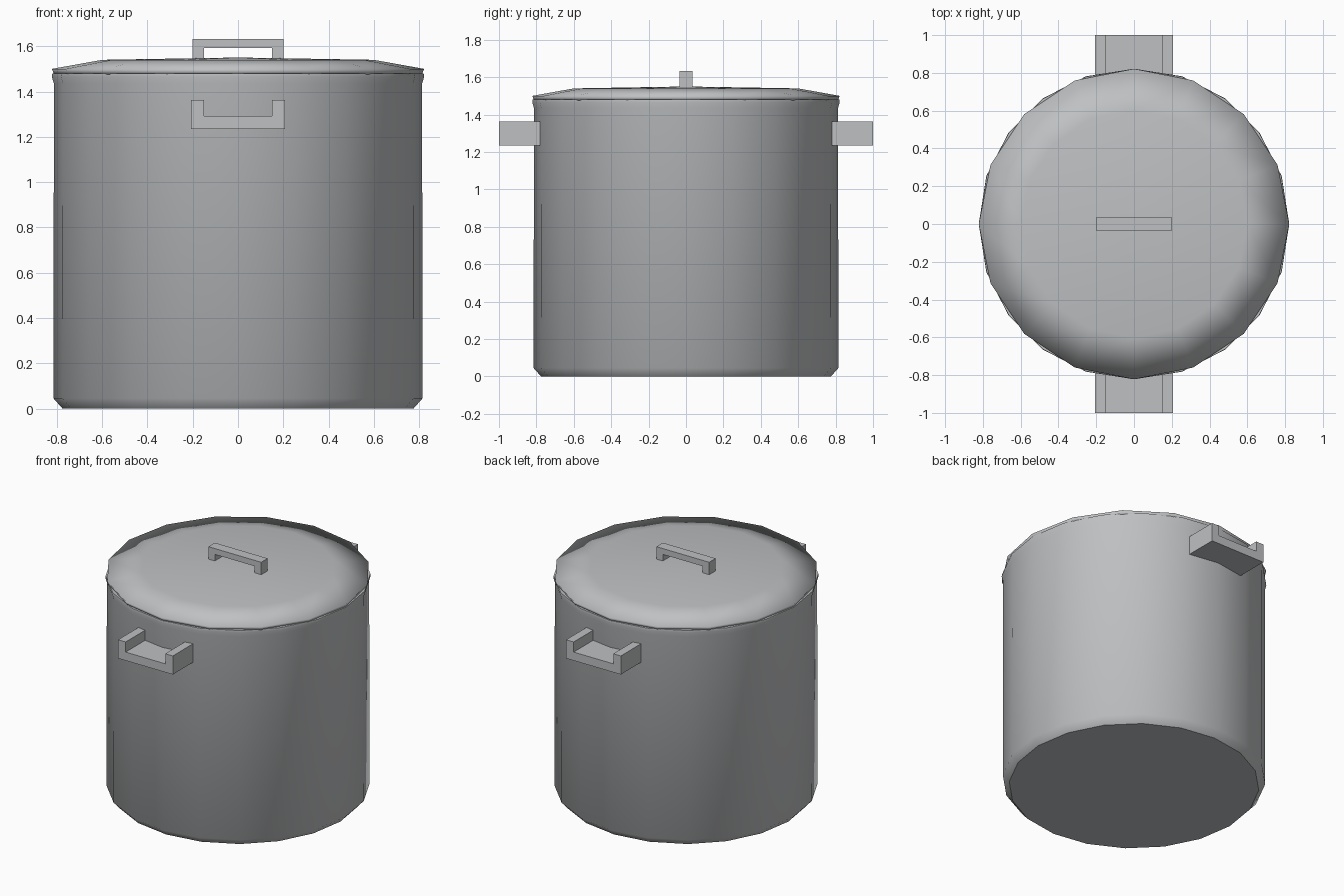
import bpy
import math

cube = bpy.data.objects.get("Cube")
if cube:
    bpy.data.objects.remove(cube)

# One brushed steel colour
steel = bpy.data.materials.new("steel_grey")
steel.use_nodes = True
colour = (0.52, 0.53, 0.54, 1)
steel.diffuse_color = colour
steel.node_tree.nodes["Principled BSDF"].inputs["Base Color"].default_value = colour


def make(name, verts, faces):
    mesh = bpy.data.meshes.new(name)
    mesh.from_pydata(verts, [], faces)
    mesh.materials.append(steel)
    obj = bpy.data.objects.new(name, mesh)
    bpy.context.collection.objects.link(obj)
    return obj


def lathe(name, profile, sides):
    """Spin (radius, z) rings round z and close both ends."""
    verts = []
    for r, z in profile:
        for i in range(sides):
            a = math.tau * i / sides
            verts.append((r * math.cos(a), r * math.sin(a), z))
    faces = [tuple(reversed(range(sides)))]
    for k in range(len(profile) - 1):
        for i in range(sides):
            j = (i + 1) % sides
            lo, hi = k * sides, (k + 1) * sides
            faces.append((lo + i, lo + j, hi + j, hi + i))
    top = (len(profile) - 1) * sides
    faces.append(tuple(range(top, top + sides)))
    return make(name, verts, faces)


def bracket(name, half, inner, z_base, z_gap, z_tip, y0, y1):
    """U-shaped bar in the xz plane, extruded from y0 to y1."""
    outline = [(-half, z_base), (half, z_base), (half, z_tip), (inner, z_tip),
               (inner, z_gap), (-inner, z_gap), (-inner, z_tip), (-half, z_tip)]
    if z_tip < z_base:
        outline.reverse()
    n = len(outline)
    verts = [(x, y, z) for y in (y0, y1) for x, z in outline]
    faces = [tuple(range(n)), tuple(reversed(range(n, 2 * n)))]
    faces += [(i, i + n, (i + 1) % n + n, (i + 1) % n) for i in range(n)]
    return make(name, verts, faces)


# Pot body with chamfered foot and slightly flared rim
body = lathe("pot_body", [(0.775, 0), (0.815, 0.045), (0.813, 1.435),
                          (0.822, 1.465), (0.82, 1.48)], 20)
for p in body.data.polygons:
    p.use_smooth = len(p.vertices) == 4

# Shallow domed lid, smooth all over
lid = lathe("lid", [(0.6, 1.475), (0.812, 1.475), (0.822, 1.5),
                    (0.6, 1.54), (0.02, 1.55)], 16)
for p in lid.data.polygons:
    p.use_smooth = True

# Lid handle (legs down) and the two side handles (legs up)
bracket("lid_handle", 0.2, 0.15, 1.632, 1.592, 1.535, -0.035, 0.035)
for name, y0, y1 in (("front_handle", -1, -0.78), ("back_handle", 0.78, 1)):
    bracket(name, 0.207, 0.15, 1.235, 1.293, 1.362, y0, y1)
